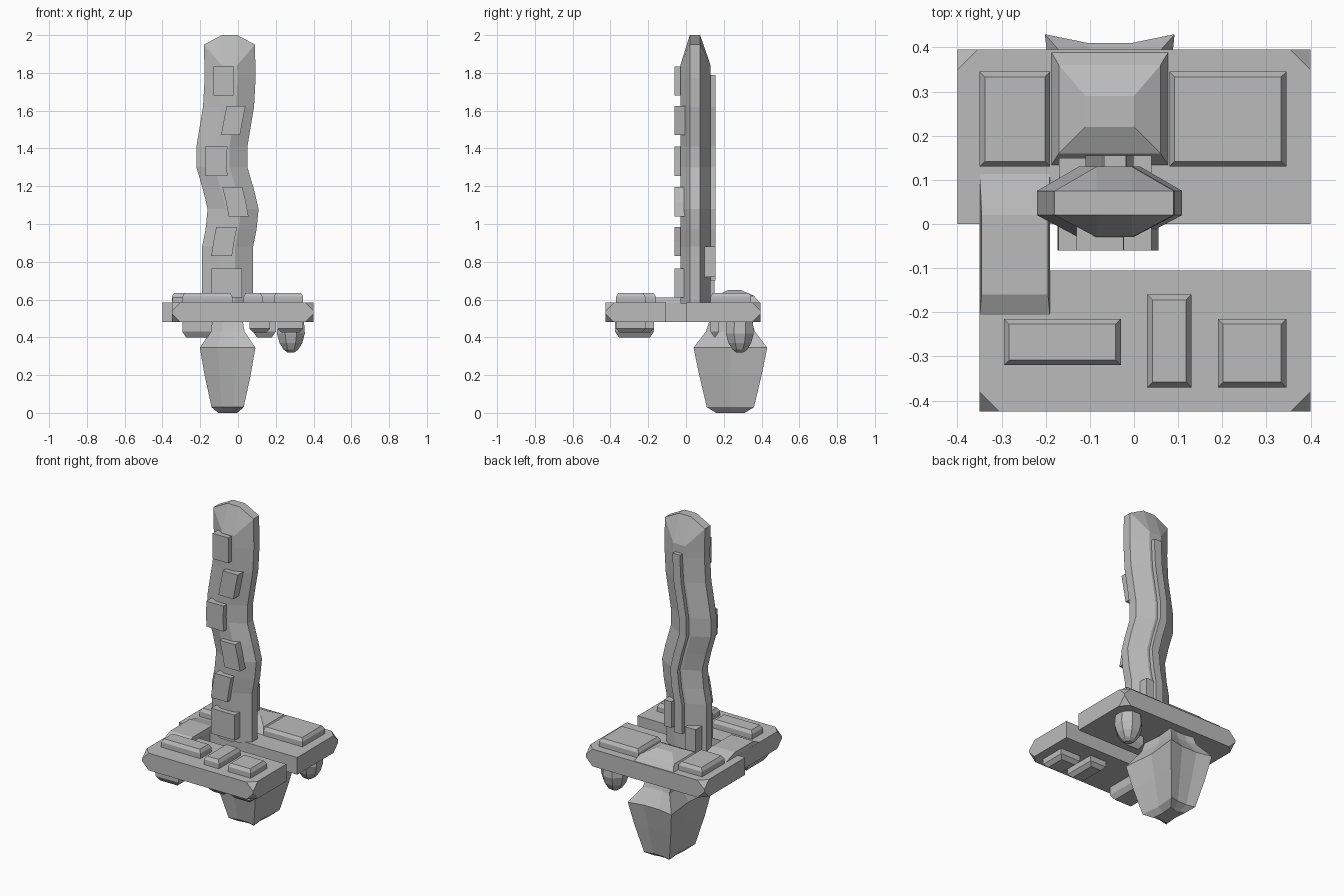
import bpy, bmesh
from math import cos, sin, pi

old = bpy.data.objects.get("Cube")
if old:
    bpy.data.objects.remove(old)

grey = bpy.data.materials.new("plain_grey")
grey.use_nodes = True
grey.diffuse_color = (0.5, 0.5, 0.5, 1)
grey.node_tree.nodes["Principled BSDF"].inputs["Base Color"].default_value = (0.5, 0.5, 0.5, 1)


def finish(name, bm):
    bmesh.ops.remove_doubles(bm, verts=bm.verts[:], dist=0.0005)
    bmesh.ops.recalc_face_normals(bm, faces=bm.faces[:])
    mesh = bpy.data.meshes.new(name)
    bm.to_mesh(mesh)
    bm.free()
    mesh.materials.append(grey)
    obj = bpy.data.objects.new(name, mesh)
    bpy.context.collection.objects.link(obj)
    return obj


def loft(name, rings):
    """Skin a stack of equal-length point rings and cap both ends."""
    bm = bmesh.new()
    rows = [[bm.verts.new(p) for p in ring] for ring in rings]
    n = len(rows[0])
    for low, high in zip(rows, rows[1:]):
        for i in range(n):
            j = (i + 1) % n
            bm.faces.new((low[i], low[j], high[j], high[i]))
    bm.faces.new(rows[0])
    bm.faces.new(rows[-1])
    return finish(name, bm)


def rect(x0, x1, y0, y1, z, inset=0):
    a, b, c, d = x0 + inset, x1 - inset, y0 + inset, y1 - inset
    return [(a, c, z), (b, c, z), (b, d, z), (a, d, z)]


def box(name, x0, x1, y0, y1, z0, z1):
    return loft(name, [rect(x0, x1, y0, y1, z0), rect(x0, x1, y0, y1, z1)])


def pad(name, x0, x1, y0, y1, base, top, inset=0.012):
    """Raised panel with a sloping rim near its outer face."""
    shoulder = base + (top - base) * 0.65
    return loft(name, [rect(x0, x1, y0, y1, base), rect(x0, x1, y0, y1, shoulder),
                       rect(x0, x1, y0, y1, top, inset)])


# Wavy centre line of the blade
WAVE = [(0.58, -0.055), (0.88, -0.055), (0.97, -0.037), (1.08, -0.026),
        (1.18, -0.05), (1.30, -0.085), (1.41, -0.085), (1.52, -0.067),
        (1.62, -0.05), (1.77, -0.042), (1.84, -0.045)]


def centre(z):
    for (z0, c0), (z1, c1) in zip(WAVE, WAVE[1:]):
        if z <= z1:
            return c0 + (c1 - c0) * (z - z0) / (z1 - z0)
    return WAVE[-1][1]


# Blade: eight-sided section with a pointed, chamfered tip
SECTION = [(-0.04, -0.03), (0.04, -0.03), (0.135, 0.02), (0.135, 0.075),
           (0.04, 0.13), (-0.04, 0.13), (-0.135, 0.075), (-0.135, 0.02)]
rings = [[(c + x, y, z) for x, y in SECTION] for z, c in WAVE[:-1]]
end = WAVE[-1][1]
rings.append([(end + x, y, 1.95 if abs(x) > 0.1 else 1.84) for x, y in SECTION])
rings.append([(end + x, min(max(y, 0.02), 0.075), 1.95 if abs(x) > 0.1 else 2.0)
              for x, y in SECTION])
loft("blade", rings)

# Rib up the back of the blade
levels = [0.70] + [z for z, c in WAVE if 0.8 < z < 1.78] + [1.79]
loft("back_rib", [rect(centre(z) - 0.025, centre(z) + 0.025, 0.11, 0.155, z)
                  for z in levels])

# Staggered plates on the front: bottom z, bottom centre, top centre, width
PLATES = [(0.61, -0.06, -0.06, 0.16), (0.83, -0.087, -0.06, 0.11),
          (1.04, 0.003, -0.03, 0.105), (1.255, -0.114, -0.114, 0.115),
          (1.47, -0.04, -0.01, 0.1), (1.68, -0.077, -0.077, 0.106)]
for i, (z, low, high, w) in enumerate(PLATES):
    mid = (low + high) / 2 + 0.3 * (centre(z + 0.08) - (centre(z) + centre(z + 0.155)) / 2)
    loft(f"front_plate_{i + 1}",
         [rect(c - w / 2, c + w / 2, -0.06, 0.0, z + h)
          for c, h in ((low, 0), (mid, 0.08), (high, 0.155))])

# Small blocks at the back of the blade root
box("root_block_left", -0.01, 0.04, 0.09, 0.155, 0.72, 0.88)
box("root_block_right", -0.17, -0.10, 0.09, 0.15, 0.58, 0.75)


# Guard slabs with clipped corners
def slab(name, x0, x1, y0, y1, is_clipped):
    bm = bmesh.new()
    lower = [bm.verts.new(p) for p in rect(x0, x1, y0, y1, 0.48)]
    upper = [bm.verts.new(p) for p in rect(x0, x1, y0, y1, 0.585)]
    bm.faces.new(lower[::-1])
    bm.faces.new(upper)
    for i in range(4):
        j = (i + 1) % 4
        bm.faces.new((lower[i], lower[j], upper[j], upper[i]))
    corners = [v for v in bm.verts if is_clipped(v.co)]
    bmesh.ops.bevel(bm, geom=corners, offset=0.045, segments=1,
                    affect='VERTICES', profile=0.5)
    return finish(name, bm)


slab("back_slab", -0.40, 0.40, 0.0, 0.395, lambda p: p.y > 0.2)
slab("front_slab", -0.35, 0.40, -0.425, -0.105, lambda p: p.y < -0.2)

# Bridge joining the slabs, with sloping ends
box("bridge", -0.35, -0.19, -0.12, 0.02, 0.48, 0.585)
loft("bridge_cap", [rect(-0.35, -0.19, -0.212, 0.125, 0.582),
                    rect(-0.345, -0.195, -0.16, 0.02, 0.61)])

# Raised panels on top of the guard
TOP_PADS = [(-0.35, -0.19, 0.13, 0.345), (0.08, 0.345, 0.13, 0.345),
            (-0.295, -0.03, -0.32, -0.215), (0.03, 0.13, -0.37, -0.16),
            (0.19, 0.345, -0.37, -0.215)]
for i, area in enumerate(TOP_PADS):
    pad(f"top_panel_{i + 1}", *area, 0.58, 0.635)

# Panels under the guard
UNDER_PADS = [(-0.295, -0.14, -0.375, -0.17, 0.40), (0.06, 0.17, -0.37, -0.17, 0.425),
              (0.21, 0.345, -0.37, -0.215, 0.425), (0.08, 0.20, 0.13, 0.175, 0.40)]
for i, (x0, x1, y0, y1, z) in enumerate(UNDER_PADS):
    pad(f"under_panel_{i + 1}", x0, x1, y0, y1, 0.485, z, 0.02)

# Faceted hump behind the blade
loft("guard_hump", [rect(-0.19, 0.08, 0.13, 0.393, 0.58),
                    rect(-0.17, 0.06, 0.16, 0.36, 0.62),
                    rect(-0.11, 0.0, 0.22, 0.29, 0.65)])

# Rounded knob under the back slab
KNOB = [(0.485, 0.075), (0.42, 0.08), (0.37, 0.065), (0.335, 0.042), (0.32, 0.02)]
loft("under_knob", [[(0.28 + r * cos(k * pi / 4 + pi / 8), 0.285 + r * sin(k * pi / 4 + pi / 8), z)
                     for k in range(8)] for z, r in KNOB])

# Pommel: flared, waisted section narrowing to the foot
OUTLINE = [(-1, 1), (-0.35, 0.9), (0.35, 0.9), (1, 1), (0.86, 0),
           (1, -1), (0.35, -0.9), (-0.35, -0.9), (-1, -1), (-0.86, 0)]
POMMEL = [(0.0, 0.05, 0.075), (0.03, 0.085, 0.125), (0.2, 0.122, 0.165),
          (0.345, 0.147, 0.195), (0.43, 0.09, 0.13), (0.49, 0.08, 0.11)]
loft("pommel", [[(-0.055 + a * x, 0.235 + b * y, z) for x, y in OUTLINE]
                for z, a, b in POMMEL])
